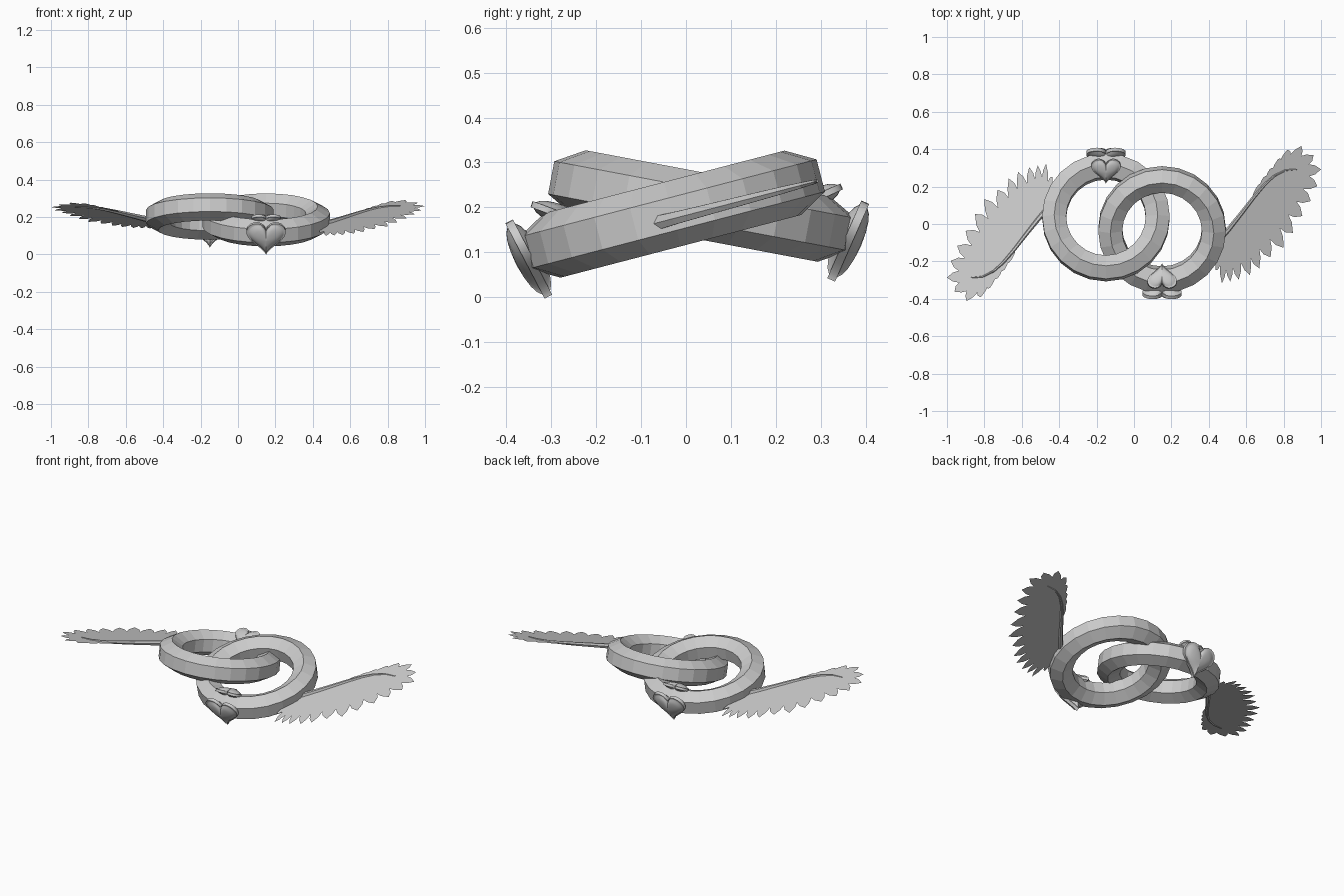
import bpy, bmesh
from math import sin, cos, pi, radians
from mathutils import Matrix, Vector

if "Cube" in bpy.data.objects:
    bpy.data.objects.remove(bpy.data.objects["Cube"])


def make(name, loops, matrix, close=False, caps=False, smooth=False):
    """Skin a series of equal-length vertex loops into an object."""
    bm = bmesh.new()
    rows = [[bm.verts.new(p) for p in loop] for loop in loops]
    n = len(rows[0])
    for i in range(len(rows) if close else len(rows) - 1):
        a, b = rows[i], rows[(i + 1) % len(rows)]
        for j in range(n):
            k = (j + 1) % n
            bm.faces.new((a[j], a[k], b[k], b[j]))
    if caps:
        bm.faces.new(rows[0])
        bm.faces.new(rows[-1])
    bmesh.ops.recalc_face_normals(bm, faces=bm.faces)
    return finish(name, bm, matrix, smooth)


def finish(name, bm, matrix, smooth=False):
    me = bpy.data.meshes.new(name)
    bm.to_mesh(me)
    bm.free()
    ob = bpy.data.objects.new(name, me)
    bpy.context.collection.objects.link(ob)
    ob.matrix_world = matrix
    if smooth:
        bpy.ops.object.select_all(action='DESELECT')
        ob.select_set(True)
        bpy.context.view_layer.objects.active = ob
        bpy.ops.object.shade_smooth_by_angle(angle=radians(35))
    return ob


def ring(name, m):
    # hexagonal section swept round 24 steps
    R, r = 0.277, 0.074
    loops = []
    for i in range(24):
        a = 2 * pi * i / 24
        loops.append([((R + r * cos(b)) * cos(a), (R + r * cos(b)) * sin(a), r * sin(b))
                      for b in (pi / 6 + k * pi / 3 for k in range(6))])
    make(name, loops, m, close=True)


def heart(name, width, m):
    # heart outline in XY, rim plus a low dome on both sides
    s = width / 32
    outline = []
    for i in range(40):
        t = 2 * pi * (i + 0.5) / 40
        outline.append((s * 16 * sin(t) ** 3,
                        s * (13 * cos(t) - 5 * cos(2 * t) - 2 * cos(3 * t) - cos(4 * t) + 2.5)))
    half = [(0.04, 0.145), (0.35, 0.135), (0.6, 0.115), (0.78, 0.085), (0.88, 0.05), (0.9, 0.045), (1.0, 0.045)]
    prof = half + [(k, -h) for k, h in reversed(half)]
    make(name, [[(x * k, y * k, h * width) for x, y in outline] for k, h in prof],
         m, caps=True, smooth=True)


# wing layout relative to world centre: arm path and feather tips
ARM = [(0.47, -0.07), (0.51, -0.025), (0.57, 0.05), (0.64, 0.14), (0.70, 0.21),
       (0.75, 0.255), (0.81, 0.285), (0.87, 0.29)]
TIPS = [(.435, -.25, 0), (.47, -.32, .3), (.515, -.31, .7), (.56, -.30, 1), (.62, -.275, 1.5),
        (.67, -.24, 2), (.73, -.18, 2.5), (.80, -.13, 3), (.85, -.05, 3.5), (.90, .04, 4),
        (.945, .12, 4.6), (.98, .20, 5.3), (1.0, .29, 6), (.96, .365, 6), (.895, .415, 5.7),
        (.82, .395, 5.3), (.77, .345, 4.8), (.725, .29, 4.4), (.69, .245, 4), (.655, .195, 3.5)]


def on_arm(t):
    i = max(0, min(int(t), len(ARM) - 2))
    return Vector(ARM[i]).lerp(Vector(ARM[i + 1]), max(0, t - i))


def wing(side, local, m):
    # flat, single-sheet feathers fanning from the arm
    bm = bmesh.new()
    V = lambda p: bm.verts.new(local(p, -0.01))
    tips = [Vector(t[:2]) for t in TIPS]
    ts = [t[2] for t in TIPS]
    n = len(tips)
    edge_t = [max(0, ts[0] - .2)] + [(ts[i] + ts[i + 1]) / 2 for i in range(n - 1)] + [3.1]
    mids = [Vector((.435, -.20))] + [(tips[i] + tips[i + 1]) / 2 for i in range(n - 1)] + [Vector((.63, .15))]
    bases = [on_arm(t) for t in edge_t]
    valleys = [b.lerp(q, 0.74) for b, q in zip(bases, mids)]
    for i in range(n):
        a, b = valleys[i], valleys[i + 1]
        tip, mid = tips[i], (a + b) / 2
        sh1 = a.lerp(tip, 0.5) + (a - mid) * 0.25
        sh2 = b.lerp(tip, 0.5) + (b - mid) * 0.25
        bm.faces.new([V(p) for p in (bases[i], a, sh1, tip, sh2, b, bases[i + 1])])
    bmesh.ops.remove_doubles(bm, verts=bm.verts, dist=1e-4)
    bmesh.ops.recalc_face_normals(bm, faces=bm.faces)
    finish(side + "_wing_feathers", bm, m)

    # tapering arm along the leading edge
    loops = []
    for i, p in enumerate(ARM):
        a, b = Vector(ARM[max(i - 1, 0)]), Vector(ARM[min(i + 1, len(ARM) - 1)])
        d = (b - a).normalized()
        nrm = Vector((-d.y, d.x))
        r = 0.017 * (1 - i / len(ARM)) + 0.001
        loops.append([local(Vector(p) + nrm * r * 0.8 * cos(k * pi / 3), -0.01 + r * sin(k * pi / 3))
                      for k in range(6)])
    make(side + "_wing_arm", loops, m, caps=True)


# two winged rings, the left one turned half way round
for side, centre, turn, tilt in (("right", (0.15, -0.03, 0.185), 0, 14.6),
                                 ("left", (-0.15, 0.035, 0.203), pi, 10.7)):
    c = cos(radians(tilt))
    m = Matrix.Translation(centre) @ Matrix.Rotation(turn, 4, 'Z') @ Matrix.Rotation(radians(tilt), 4, 'X')
    ring(side + "_ring", m)
    # large heart on the outer wall, small heart on the inner top bevel
    heart(side + "_large_heart", 0.21,
          m @ Matrix.Translation((0, -0.335, -0.016)) @ Matrix.Rotation(radians(90 + 13), 4, 'X'))
    heart(side + "_small_heart", 0.158,
          m @ Matrix.Translation((0, -0.24, 0.06)) @ Matrix.Rotation(radians(-35), 4, 'X') @ Matrix.Rotation(pi, 4, 'Z'))
    wing(side, lambda p, z, c=c: (p[0] - 0.15, (p[1] + 0.03) / c, z), m)
